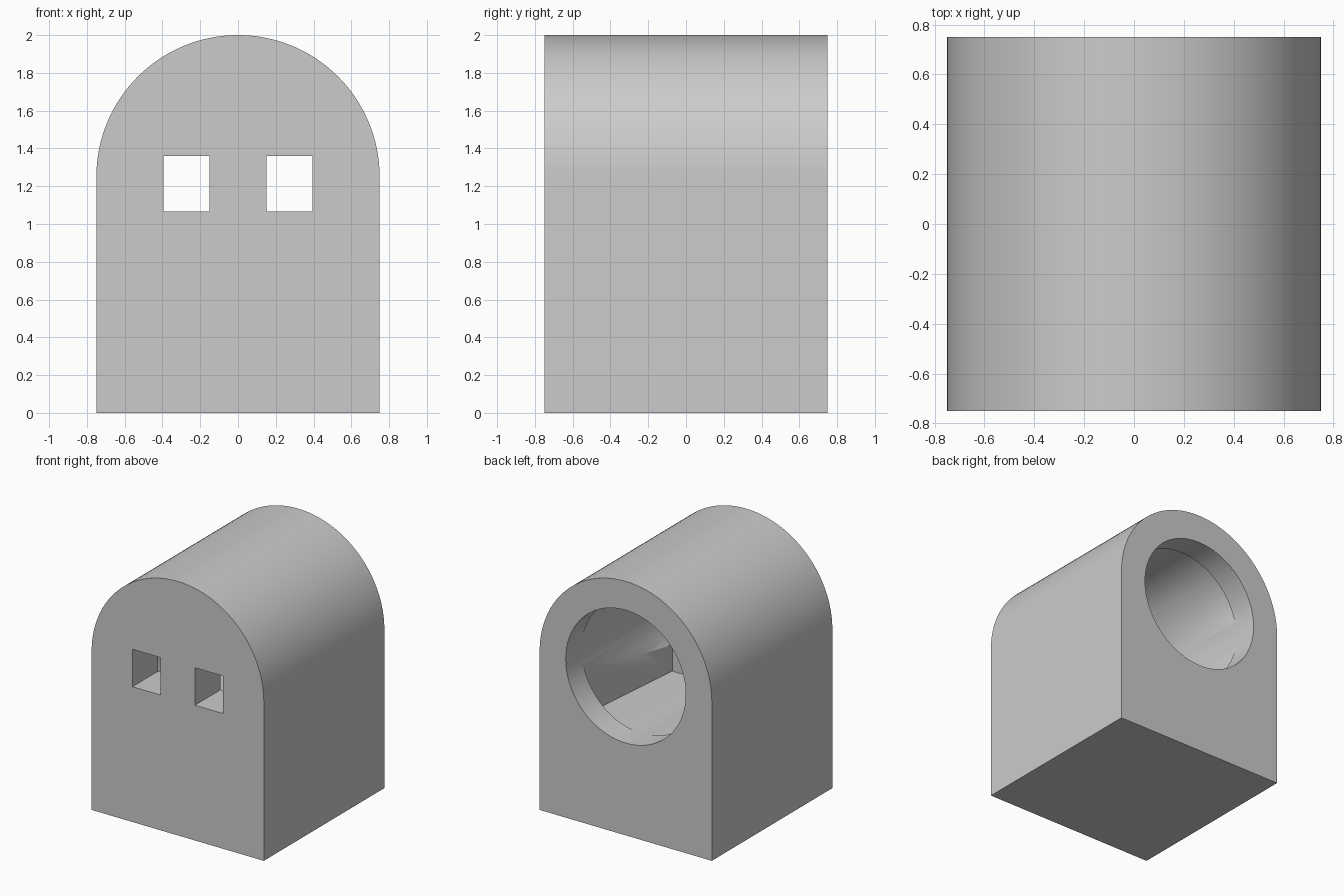
import bpy
import bmesh
import math

old = bpy.data.objects.get("Cube")
if old:
    bpy.data.objects.remove(old, do_unlink=True)

grey = bpy.data.materials.new("light_grey")
grey.use_nodes = True
colour = (0.6, 0.6, 0.6, 1)
grey.diffuse_color = colour
grey.node_tree.nodes["Principled BSDF"].inputs["Base Color"].default_value = colour


def arch(half, floor, spring, rise, steps=64):
    """Outline with a flat floor, straight sides and a rounded top."""
    top = [(half * math.cos(math.pi * i / steps),
            spring + rise * math.sin(math.pi * i / steps)) for i in range(steps + 1)]
    return [(-half, floor), (half, floor)] + top


def circle(radius, z, steps=96):
    return [(radius * math.cos(math.tau * i / steps),
             z + radius * math.sin(math.tau * i / steps)) for i in range(steps)]


def loft(name, front, back, y0, y1):
    """Closed solid between two matching outlines at y0 and y1."""
    bm = bmesh.new()
    a = [bm.verts.new((x, y0, z)) for x, z in front]
    b = [bm.verts.new((x, y1, z)) for x, z in back]
    bm.faces.new(a)
    bm.faces.new(b[::-1])
    for i in range(len(a)):
        j = (i + 1) % len(a)
        bm.faces.new((a[j], a[i], b[i], b[j]))
    bmesh.ops.recalc_face_normals(bm, faces=bm.faces)
    mesh = bpy.data.meshes.new(name)
    bm.to_mesh(mesh)
    bm.free()
    mesh.materials.append(grey)
    obj = bpy.data.objects.new(name, mesh)
    bpy.context.collection.objects.link(obj)
    return obj


def cut(body, cutter):
    cutter.hide_render = True
    mod = body.modifiers.new("cut", "BOOLEAN")
    mod.operation = "DIFFERENCE"
    mod.solver = "EXACT"
    mod.object = cutter
    bpy.context.view_layer.objects.active = body
    bpy.ops.object.modifier_apply(modifier=mod.name)
    bpy.data.objects.remove(cutter, do_unlink=True)


# Arched block
outline = arch(0.75, 0, 1.25, 0.75)
body = loft("arched_block", outline, outline, -0.75, 0.75)

# Tapered hollow, narrower towards the front wall
cut(body, loft("hollow", arch(0.42, 0.73, 1.4, 0.4),
               arch(0.51, 0.73, 1.4, 0.42), -0.43, 0.55))

# Round opening in the back
ring = circle(0.523, 1.25)
cut(body, loft("round_opening", ring, ring, -0.42, 0.85))

# Pair of rectangular windows in the front
for side in (-1, 1):
    window = [(side * x, z) for x, z in
              ((0.15, 1.065), (0.395, 1.065), (0.395, 1.36), (0.15, 1.36))]
    cut(body, loft("window", window, window, -0.85, -0.3))

# Smooth arch with crisp corners
bpy.ops.object.select_all(action="DESELECT")
body.select_set(True)
bpy.context.view_layer.objects.active = body
bpy.ops.object.shade_smooth_by_angle(angle=math.radians(30))
